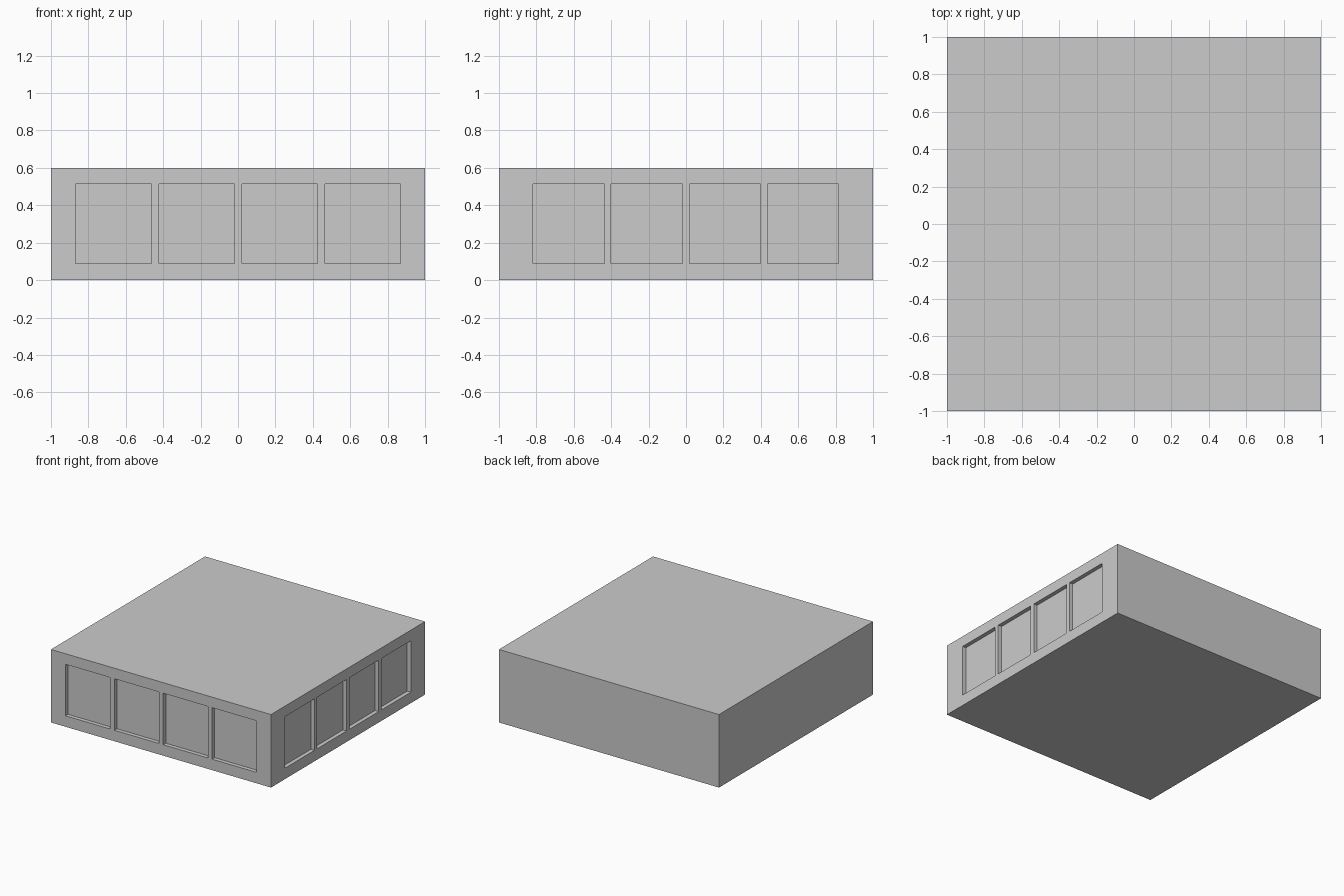
import bpy

if "Cube" in bpy.data.objects:
    bpy.data.objects.remove(bpy.data.objects["Cube"])

DEPTH = 0.033           # how far the window panels are set back
Z0, Z1 = 0.09, 0.513    # sill and head height of the windows


def box(name, lo, hi):
    """Axis-aligned box between two corners."""
    centre = [(a + b) / 2 for a, b in zip(lo, hi)]
    bpy.ops.mesh.primitive_cube_add(size=1, location=centre)
    ob = bpy.context.object
    ob.name = name
    ob.scale = [b - a for a, b in zip(lo, hi)]
    bpy.ops.object.transform_apply(location=True, rotation=True, scale=True)
    return ob


# Main building block
block = box("building_block", (-1, -1, 0), (1, 1, 0.6))

# Window recess cutters: four across the front, four along the right side
cutters = []
for i in range(4):
    x = -0.868 + i * 0.4443
    cutters.append(box("front_window_cutter", (x, -1.1, Z0), (x + 0.405, -1 + DEPTH, Z1)))
    y = -0.817 + i * 0.4172
    cutters.append(box("side_window_cutter", (1 - DEPTH, y, Z0), (1.1, y + 0.381, Z1)))

# Carve the recesses and remove the cutters
for cutter in cutters:
    bpy.context.view_layer.objects.active = block
    mod = block.modifiers.new("window_recess", 'BOOLEAN')
    mod.operation = 'DIFFERENCE'
    mod.solver = 'EXACT'
    mod.object = cutter
    bpy.ops.object.modifier_apply(modifier=mod.name)
    bpy.data.objects.remove(cutter, do_unlink=True)
